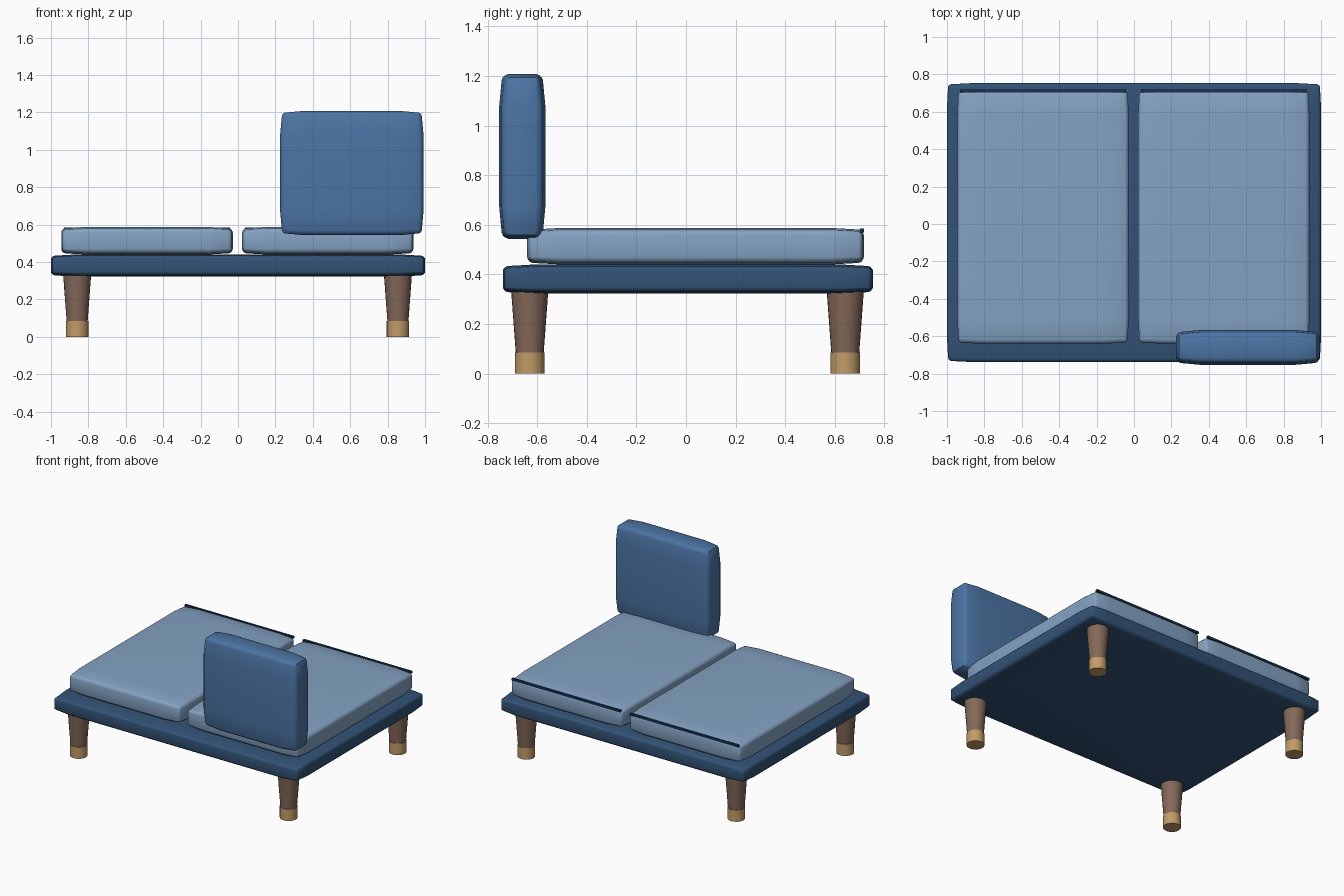
import bpy, bmesh
from mathutils import Vector

cube = bpy.data.objects.get("Cube")
if cube:
    bpy.data.objects.remove(cube, do_unlink=True)


def material(name, rgb):
    m = bpy.data.materials.new(name)
    m.use_nodes = True
    colour = (*rgb, 1)
    m.diffuse_color = colour
    m.node_tree.nodes["Principled BSDF"].inputs["Base Color"].default_value = colour
    return m


navy = material("navy fabric", (0.032, 0.085, 0.18))
pale = material("pale blue fabric", (0.23, 0.36, 0.54))
blue = material("mid blue fabric", (0.072, 0.175, 0.37))
piping = material("dark piping", (0.012, 0.032, 0.075))
wood = material("brown wood", (0.23, 0.14, 0.10))
brass = material("brass tip", (0.54, 0.33, 0.14))


def add_object(name, bm, mat, bevel=0):
    bmesh.ops.recalc_face_normals(bm, faces=bm.faces[:])
    mesh = bpy.data.meshes.new(name)
    bm.to_mesh(mesh)
    bm.free()
    mesh.materials.append(mat)
    ob = bpy.data.objects.new(name, mesh)
    bpy.context.collection.objects.link(ob)
    bpy.ops.object.select_all(action="DESELECT")
    ob.select_set(True)
    bpy.context.view_layer.objects.active = ob
    if bevel:
        mod = ob.modifiers.new("soft edges", "BEVEL")
        mod.width = bevel
        mod.segments = 2
        mod.limit_method = "ANGLE"
        mod.angle_limit = 0.8
        bpy.ops.object.modifier_apply(modifier=mod.name)
    bpy.ops.object.shade_smooth_by_angle(angle=0.6)
    return ob


def padded_box(name, low, high, mat, puff, bevel):
    """Upholstered block whose faces swell slightly away from the edges."""
    low, high = Vector(low), Vector(high)
    centre, half = (low + high) / 2, (high - low) / 2
    bm = bmesh.new()
    bmesh.ops.create_cube(bm, size=2)
    for axis in range(3):
        inset = min(0.13 / half[axis], 0.4)
        for side in (-1, 1):
            normal = Vector((0, 0, 0))
            normal[axis] = side
            bmesh.ops.bisect_plane(bm, geom=bm.verts[:] + bm.edges[:] + bm.faces[:],
                                   plane_co=normal * (1 - inset), plane_no=normal)
    for v in bm.verts:
        outer = [abs(c) > 0.999 for c in v.co]
        pull = puff * (sum(outer) - 1) / 2
        for axis in range(3):
            size = half[axis] - (pull if outer[axis] else 0)
            v.co[axis] = centre[axis] + v.co[axis] * size
    return add_object(name, bm, mat, bevel)


def tapered_post(name, x, y, bottom, top, r_bottom, r_top, mat):
    bm = bmesh.new()
    bmesh.ops.create_cone(bm, cap_ends=True, segments=24, radius1=r_bottom,
                          radius2=r_top, depth=top - bottom)
    bmesh.ops.translate(bm, verts=bm.verts[:], vec=(x, y, (bottom + top) / 2))
    return add_object(name, bm, mat)


# Platform and back cushion
padded_box("base_platform", (-1, -0.738, 0.322), (1, 0.753, 0.44), navy, 0.014, 0.015)
padded_box("backrest_cushion", (0.225, -0.753, 0.543), (0.992, -0.567, 1.208), blue, 0.022, 0.014)

# Seat cushions with a strip of piping along the back top edge
for side, x0, x1 in (("right", -0.945, -0.028), ("left", 0.022, 0.938)):
    padded_box(side + "_seat_cushion", (x0, -0.64, 0.44), (x1, 0.717, 0.587), pale, 0.014, 0.014)
    padded_box(side + "_cushion_piping", (x0 + 0.015, 0.702, 0.568),
               (x1 - 0.015, 0.718, 0.584), piping, 0, 0)

# Tapered legs with metal tips
for side, x in (("right", -0.86), ("left", 0.855)):
    for end, y in (("front", -0.63), ("back", 0.642)):
        tapered_post(f"{end}_{side}_leg", x, y, 0.08, 0.335, 0.056, 0.075, wood)
        tapered_post(f"{end}_{side}_leg_tip", x, y, 0, 0.085, 0.06, 0.06, brass)
